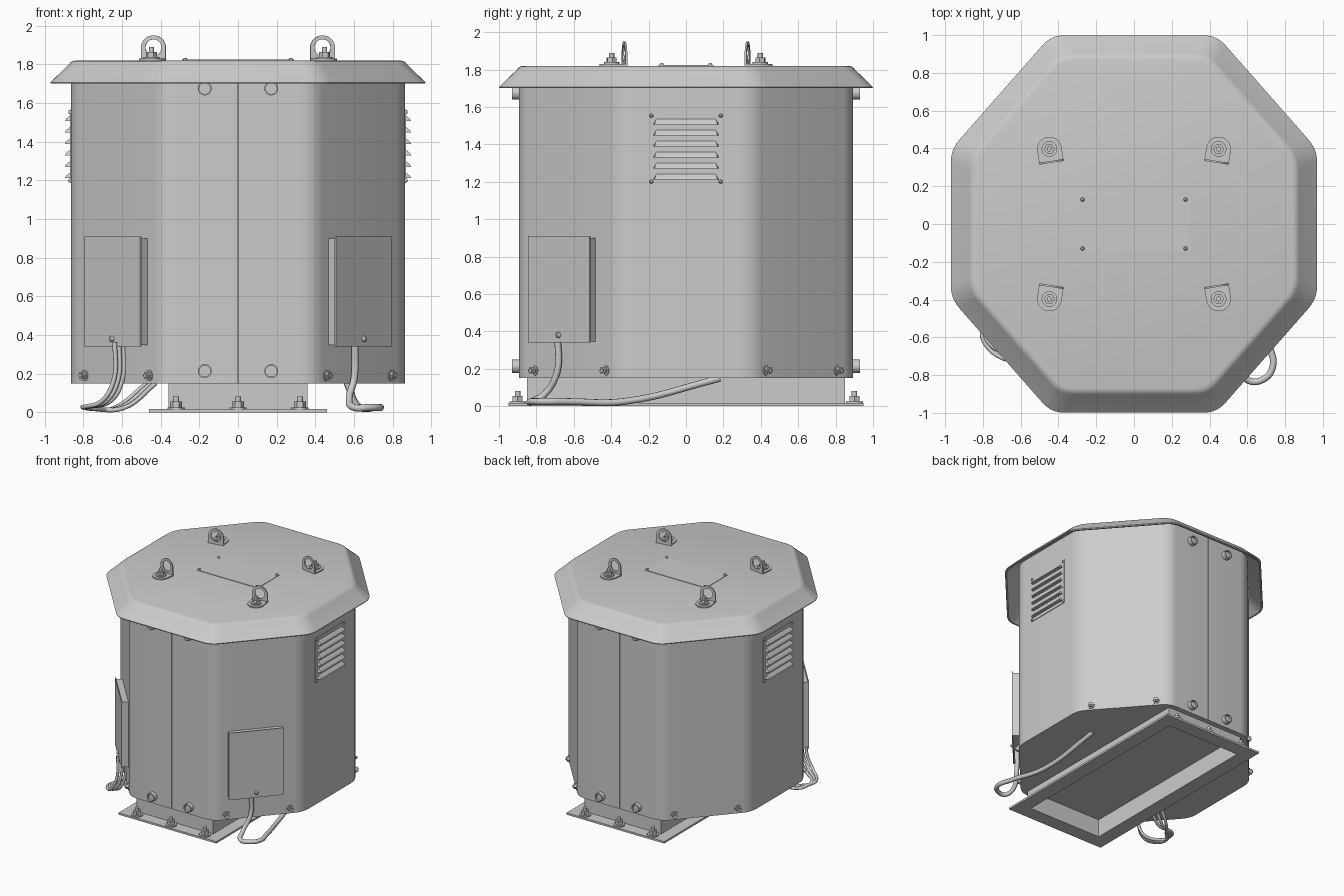
import bpy, bmesh, math
from mathutils import Vector, Matrix

if "Cube" in bpy.data.objects:
    bpy.data.objects.remove(bpy.data.objects["Cube"])

HX, HY = 0.864, 0.893                        # body half sizes
N = Vector((0.751, 0.661)).normalized()      # diagonal wall normal
C = N.x * 0.39 + N.y * HY


def finish(name, bm, smooth=True):
    bmesh.ops.recalc_face_normals(bm, faces=bm.faces)
    me = bpy.data.meshes.new(name)
    bm.to_mesh(me)
    bm.free()
    ob = bpy.data.objects.new(name, me)
    bpy.context.collection.objects.link(ob)
    if smooth:
        bpy.ops.object.select_all(action='DESELECT')
        ob.select_set(True)
        bpy.context.view_layer.objects.active = ob
        bpy.ops.object.shade_smooth_by_angle(angle=math.radians(30))
    return ob


def loft(bm, rings, caps=True, cyclic=False, M=Matrix()):
    """Skin closed rings of equal point count."""
    vs = [[bm.verts.new(M @ Vector(p)) for p in r] for r in rings]
    n = len(vs[0])
    for a, b in list(zip(vs, vs[1:])) + ([(vs[-1], vs[0])] if cyclic else []):
        for i in range(n):
            j = (i + 1) % n
            bm.faces.new((a[i], a[j], b[j], b[i]))
    if caps and not cyclic:
        bm.faces.new(vs[0][::-1])
        bm.faces.new(vs[-1])


def box(bm, lo, hi, M=Matrix()):
    (a, b, c), (d, e, f) = lo, hi
    loft(bm, [[(a, b, z), (d, b, z), (d, e, z), (a, e, z)] for z in (c, f)], M=M)


def lathe(bm, prof, n, M):
    """Turn (radius, height) steps around local z; n sides."""
    rings = [[(r * math.cos(2 * math.pi * i / n), r * math.sin(2 * math.pi * i / n), h)
              for i in range(n)] for r, h in prof]
    loft(bm, rings, M=M)


def frame(loc, normal):
    return Matrix.Translation(loc) @ Vector(normal).to_track_quat('Z', 'Y').to_matrix().to_4x4()


def bolt(bm, M, s=1.0, h=0.065):
    lathe(bm, [(0.045 * s, 0), (0.045 * s, 0.01)], 24, M)
    lathe(bm, [(0.031 * s, 0.01), (0.031 * s, h * 0.6)], 6, M)
    lathe(bm, [(0.015 * s, h * 0.6), (0.015 * s, h)], 16, M)


def rivet(bm, M, r=0.011):
    lathe(bm, [(r, 0), (r * 0.9, r * 0.5), (r * 0.5, r * 0.9)], 12, M)


def octagon(d, t=0.07, seg=6, groove=False):
    """Body outline offset outward by d, with rounded bends."""
    hx, hy, c = HX + d, HY + d, C + d
    a, b = (c - N.y * hy) / N.x, (c - N.x * hx) / N.y
    vs = [(a, -hy), (hx, -b), (hx, b), (a, hy), (-a, hy), (-hx, b), (-hx, -b), (-a, -hy)]
    vs = [Vector(v) for v in vs]
    out = []
    for i, v in enumerate(vs):
        p = v + (vs[i - 1] - v).normalized() * t
        q = v + (vs[(i + 1) % 8] - v).normalized() * t
        for k in range(seg + 1):
            u = k / seg
            out.append(p * (1 - u) ** 2 + v * 2 * u * (1 - u) + q * u * u)
        if groove and i in (3, 7):           # sheet seam at front and back
            s = 1 if i == 3 else -1
            out += [Vector((s * x, s * (hy - y))) for x, y in
                    ((0.002, 0), (0.002, 0.01), (-0.002, 0.01), (-0.002, 0))]
    return out


# Housing
bm = bmesh.new()
ring = octagon(0, groove=True)
loft(bm, [[(p.x, p.y, z) for p in ring] for z in (0.15, 1.77)])
finish("housing", bm)

# Lid: sloped sheet, hollow underneath
bm = bmesh.new()
prof = [(-0.025, 1.808), (0.0, 1.79), (0.092, 1.70), (0.104, 1.70), (0.106, 1.707),
        (0.012, 1.798), (0.004, 1.808), (-0.008, 1.816), (-0.024, 1.82)]
loft(bm, [[(p.x, p.y, z) for p in octagon(d)] for d, z in prof])
finish("lid", bm)

# Hollow pedestal with flange
bm = bmesh.new()
prof = [(0.34, 0.83, 0), (0.46, 0.95, 0), (0.46, 0.95, 0.016), (0.36, 0.85, 0.016),
        (0.36, 0.85, 0.15), (0.34, 0.83, 0.15)]
loft(bm, [[(-x, -y, z), (x, -y, z), (x, y, z), (-x, y, z)] for x, y, z in prof], cyclic=True)
finish("pedestal", bm, False)

bm = bmesh.new()
for x in (-0.32, 0, 0.32):
    for y in (-0.9, 0.9):
        bolt(bm, Matrix.Translation((x, y, 0.016)))
finish("anchor_bolts", bm)

# Socket plugs on front and back
bm = bmesh.new()
for s in (-1, 1):
    for x in (-0.172, 0.172):
        for z in (0.213, 1.675):
            lathe(bm, [(0.036, -0.005), (0.036, 0.037), (0.029, 0.037), (0.029, 0.02)], 24,
                  frame((x, s * HY, z), (0, s, 0)))
finish("wall_plugs", bm)

# Hex bolts low on the diagonal walls
bm = bmesh.new()
for sx in (-1, 1):
    for sy in (-1, 1):
        for x in (0.46, 0.795):
            y = (C - N.x * x) / N.y
            M = frame((sx * x, sy * y, 0.19), (sx * N.x, sy * N.y, 0))
            lathe(bm, [(0.029, -0.004), (0.029, 0.006)], 20, M)
            lathe(bm, [(0.022, 0.006), (0.022, 0.022)], 6, M)
            lathe(bm, [(0.011, 0.022), (0.011, 0.03)], 12, M)
finish("wall_bolts", bm)

# Louvred vents on both sides
for s, side in ((-1, "left"), (1, "right")):
    bm = bmesh.new()
    M = Matrix.Diagonal((s, 1, 1, 1))
    box(bm, (HX - 0.01, -0.197, 1.185), (HX + 0.005, 0.197, 1.565), M)
    for i in range(6):
        z, x = 1.506 - 0.059 * i, HX + 0.004
        loft(bm, [[(x, k * 0.176, z), (x + 0.027, k * 0.168, z), (x + 0.022, k * 0.166, z + 0.012),
                   (x, k * 0.158, z + 0.03)] for k in (-1, 1)], M=M)
    for y in (-0.185, 0.185):
        for z in (1.2, 1.553):
            rivet(bm, frame((s * (HX + 0.004), y, z), (s, 0, 0)))
    finish("vent_" + side, bm)

# Junction boxes on the front diagonal walls
for s, side in ((-1, "left"), (1, "right")):
    bm = bmesh.new()
    n, t = Vector((N.x, -N.y, 0)), Vector((N.y, N.x, 0))
    o = Vector((0.6275, -0.62, 0)) - t * 0.03
    M = Matrix.Diagonal((s, 1, 1, 1)) @ Matrix((
        (t.x, n.x, 0, o.x), (t.y, n.y, 0, o.y), (0, 0, 1, 0), (0, 0, 0, 1)))
    box(bm, (-0.212, -0.01, 0.347), (0.212, 0.05, 0.9), M)
    box(bm, (-0.22, 0.05, 0.34), (0.22, 0.058, 0.91), M)
    rivet(bm, M @ frame((0, 0.058, 0.38), (0, 1, 0)), 0.016)
    finish("junction_box_" + side, bm)

# Lifting lugs: upright eye plate, rounded foot and bolt
R = 0.065
bm = bmesh.new()
for sx in (-1, 1):
    for sy in (-1, 1):
        M = (Matrix.Diagonal((sx, sy, 1, 1)) @ Matrix.Translation((0.437, 0.328, 1.82))
             @ Matrix.Rotation(math.radians(-9), 4, 'Z'))
        outer, inner = [], []
        for i in range(32):
            c, q = math.cos(i * math.pi / 16), math.sin(i * math.pi / 16)
            k = R if q >= 0 else R / max(abs(c), abs(q))
            outer.append((c * k, R + q * k))
            inner.append((c * 0.042, R + 0.002 + q * 0.042))
        rings = [(outer, -0.004), (inner, -0.004), (inner, 0.006), (outer, 0.006)]
        loft(bm, [[(x, y, z) for x, z in r] for r, y in rings], cyclic=True, M=M)
        foot = [(R, 0), *[(R * math.cos(i * math.pi / 12), 0.07 + R * math.sin(i * math.pi / 12))
                          for i in range(13)], (-R, 0)]
        loft(bm, [[(x, y, z) for x, y in foot] for z in (0, 0.009)], M=M)
        bolt(bm, M @ Matrix.Translation((0, 0.07, 0.009)), 0.92, 0.06)
finish("lifting_lugs", bm)

# Blank plate on the lid
bm = bmesh.new()
box(bm, (-0.29, -0.147, 1.818), (0.29, 0.147, 1.824))
for x in (-0.273, 0.273):
    for y in (-0.13, 0.13):
        rivet(bm, Matrix.Translation((x, y, 1.824)))
finish("top_plate", bm)


# Cables
def cable(name, pts, r):
    cu = bpy.data.curves.new(name, 'CURVE')
    cu.dimensions, cu.bevel_depth, cu.bevel_resolution = '3D', r, 3
    cu.resolution_u, cu.use_fill_caps = 6, True
    sp = cu.splines.new('BEZIER')
    sp.bezier_points.add(len(pts) - 1)
    for b, p in zip(sp.bezier_points, pts):
        b.co = p
        b.handle_left_type = b.handle_right_type = 'AUTO'
    ob = bpy.data.objects.new(name, cu)
    bpy.context.collection.objects.link(ob)
    bpy.ops.object.select_all(action='DESELECT')
    ob.select_set(True)
    bpy.context.view_layer.objects.active = ob
    bpy.ops.object.convert(target='MESH')


cable("cable_right", [(0.605, -0.685, 0.36), (0.602, -0.69, 0.18), (0.575, -0.76, 0.06),
                      (0.6, -0.825, 0.025), (0.68, -0.825, 0.025), (0.735, -0.755, 0.025),
                      (0.715, -0.64, 0.025), (0.63, -0.33, 0.025), (0.565, 0.18, 0.148)], 0.018)
for i in range(3):
    d = (i - 1) * 0.022
    cable("cable_left_%d" % (i + 1),
          [(-0.615 + d, -0.685 + d, 0.36), (-0.62 + d, -0.69 + d, 0.17),
           (-0.68 + d, -0.685 + d, 0.06), (-0.775 + d * 0.3, -0.62 + d, 0.03),
           (-0.795 + d * 0.3, -0.55 + d, 0.026), (-0.74 - d * 0.5, -0.46 + d, 0.018),
           (-0.62 + d, -0.4 - d, 0.02), (-0.45 + d, -0.3 - d, 0.148)], 0.012)
